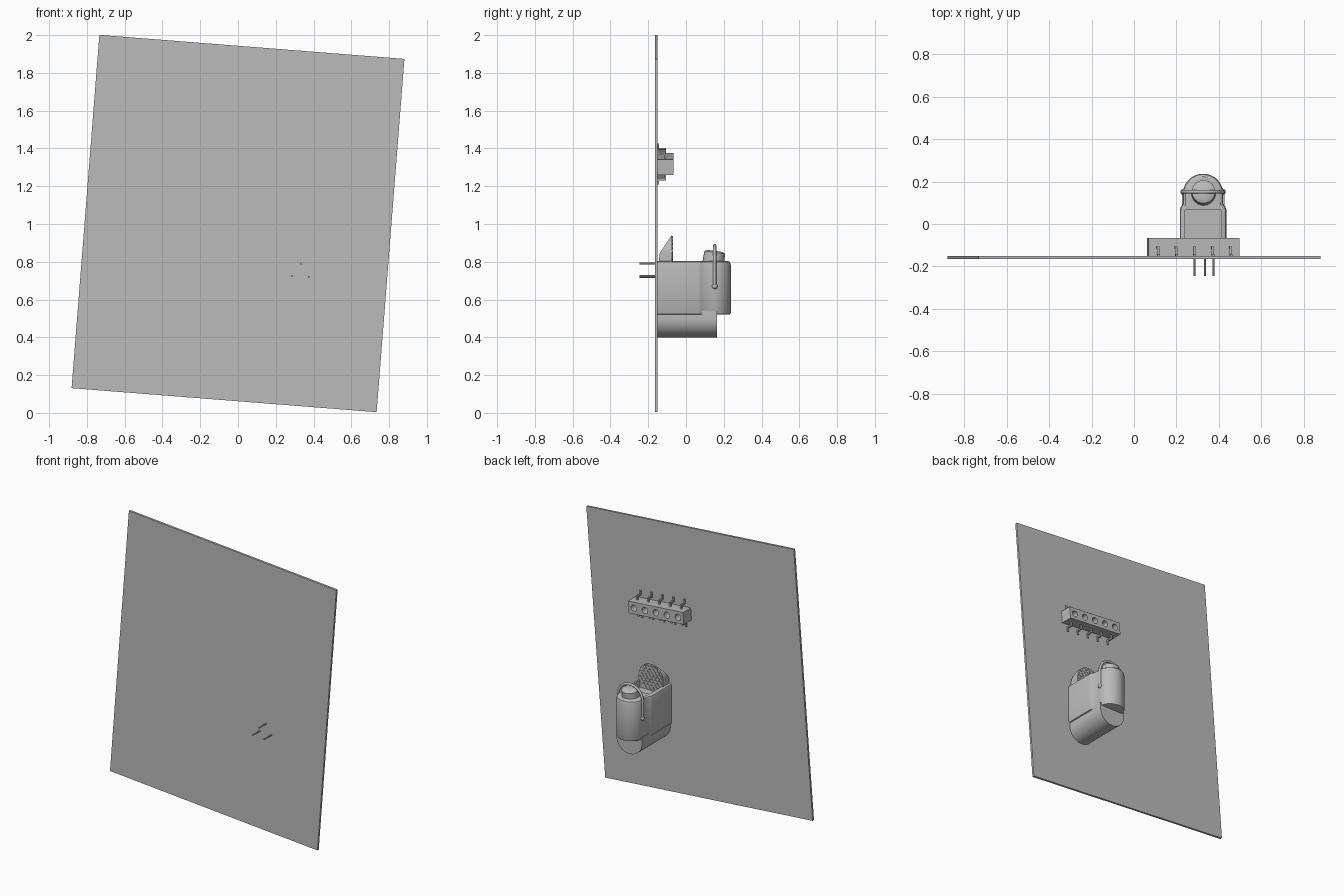
import bpy, bmesh, math
from mathutils import Vector, Matrix

if "Cube" in bpy.data.objects:
    bpy.data.objects.remove(bpy.data.objects["Cube"], do_unlink=True)

grey = bpy.data.materials.new("plain grey")
grey.use_nodes = True
GREY = (0.5, 0.5, 0.5, 1)
grey.diffuse_color = GREY
for node in grey.node_tree.nodes:
    if node.type == 'BSDF_PRINCIPLED':
        node.inputs["Base Color"].default_value = GREY

TILT = math.radians(4.5)
BACK = -0.15          # mounting face of the panel
CX = 0.326            # centre line of the housing
parts = []


def finish(name, bm):
    bmesh.ops.recalc_face_normals(bm, faces=bm.faces)
    mesh = bpy.data.meshes.new(name)
    bm.to_mesh(mesh)
    bm.free()
    mesh.materials.append(grey)
    ob = bpy.data.objects.new(name, mesh)
    bpy.context.collection.objects.link(ob)
    parts.append(ob)
    return ob


def add_box(bm, lo, hi, matrix=Matrix()):
    lo, hi = Vector(lo), Vector(hi)
    size = Matrix.Diagonal((*(hi - lo), 1))
    bmesh.ops.create_cube(bm, size=1, matrix=matrix @ Matrix.Translation((lo + hi) / 2) @ size)


def loft(bm, loops, cap_start=True, cap_end=True):
    rings = [[bm.verts.new(p) for p in loop] for loop in loops]
    for a, b in zip(rings, rings[1:]):
        for i in range(len(a)):
            j = (i + 1) % len(a)
            bm.faces.new((a[i], a[j], b[j], b[i]))
    if cap_start:
        bm.faces.new(rings[0])
    if cap_end:
        bm.faces.new(rings[-1])


def arc(cx, cy, r, start, end, n):
    angles = [math.radians(start + (end - start) * i / n) for i in range(n + 1)]
    return [(cx + r * math.cos(a), cy + r * math.sin(a)) for a in angles]


def cylinder(name, r1, r2, depth, matrix, sides=24):
    bm = bmesh.new()
    bmesh.ops.create_cone(bm, cap_ends=True, segments=sides, radius1=r1, radius2=r2,
                          depth=depth, matrix=matrix)
    return finish(name, bm)


def apply(ob):
    bpy.context.view_layer.update()
    graph = bpy.context.evaluated_depsgraph_get()
    ob.data = bpy.data.meshes.new_from_object(ob.evaluated_get(graph))
    ob.modifiers.clear()


# Tilted panel
bm = bmesh.new()
add_box(bm, (-0.81, -0.165, -0.938), (0.81, BACK, 0.938))
panel = finish("panel", bm)
panel.rotation_euler.y = TILT
panel.location.z = 1.0025

# Socket strip: five cells, each with a round blind hole
bm = bmesh.new()
PITCH, HALF, TOP = 0.086, 0.042, -0.065
for k in range(-2, 3):
    circle = arc(0, 0, 1, 0, 360, 24)[:-1]
    x0 = k * PITCH
    square = [(x0 + PITCH / 2 * c / max(abs(c), abs(s)), HALF * s / max(abs(c), abs(s)))
              for c, s in circle]
    hole = [(x0 + 0.022 * c, 0.022 * s) for c, s in circle]
    levels = ((square, BACK), (square, TOP), (hole, TOP), (hole, TOP - 0.05))
    loft(bm, [[(x, y, z) for x, z in loop] for loop, y in levels])
bmesh.ops.remove_doubles(bm, verts=bm.verts, dist=0.0001)
# drop the walls shared by neighbouring cells
inner = [f for f in bm.faces if all(len(e.link_faces) > 2 or abs(e.verts[0].co.y - e.verts[1].co.y) > 0.08
                                    for e in f.edges) and abs(f.normal.x) > 0.9]
bmesh.ops.delete(bm, geom=inner, context='FACES_ONLY')
strip = finish("socket_strip", bm)

# Bent solder leads on both sides of the strip
bm = bmesh.new()
for k in range(-2, 3):
    for side in (0, math.pi):
        turn = Matrix.Translation((k * PITCH, 0, 0)) @ Matrix.Rotation(side, 4, 'Y')
        add_box(bm, (-0.006, -0.115, 0.03), (0.006, -0.105, 0.072), turn)
        add_box(bm, (-0.006, BACK, 0.062), (0.006, -0.105, 0.072), turn)
        add_box(bm, (-0.006, BACK, 0.062), (0.006, -0.142, 0.095), turn)
leads = finish("strip_leads", bm)
for ob in (strip, leads):
    ob.rotation_euler.y = TILT
    ob.location = (0.28, 0, 1.317)

# Housing: wide rear part, rounded nose, open tray in the top
outline = [(CX + 0.11, BACK), (CX + 0.11, 0.065), (CX + 0.106, 0.08), (CX + 0.095, 0.095)]
outline += arc(CX, 0.142, 0.095, 0, 180, 24)
outline += [(2 * CX - x, y) for x, y in reversed(outline[:4])]


def shrink(d):
    return [(CX + (x - CX) * (1 - d / 0.11), y if y <= BACK else y - d * max(0, (y - 0.04) / 0.2))
            for x, y in outline]


bm = bmesh.new()
loft(bm, [[(x, y, z) for x, y in shrink(d)]
          for d, z in ((0.01, 0.52), (0.003, 0.523), (0, 0.53), (0, 0.785), (0.004, 0.798), (0.014, 0.805))])
housing = finish("housing", bm)
bm = bmesh.new()
add_box(bm, (CX - 0.085, -0.09, 0.755), (CX + 0.085, 0.065, 0.9))
cutter = finish("tray_cutter", bm)
cutter.hide_render = True
mod = housing.modifiers.new("tray", 'BOOLEAN')
mod.operation = 'DIFFERENCE'
mod.solver = 'EXACT'
mod.object = cutter
apply(housing)
parts.remove(cutter)
bpy.data.objects.remove(cutter, do_unlink=True)

# Round-bottomed trough under the housing
trough = arc(CX, 0.5, 0.1, 180, 360, 28) + [(CX + 0.1, 0.54), (CX - 0.1, 0.54)]
bm = bmesh.new()
loft(bm, [[(x, y, z) for x, z in trough] for y in (BACK, 0.165)])
finish("lower_trough", bm)

# Arched back plate with a sloping rear
arch = arc(CX, 0.845, 0.095, 0, 180, 28) + [(CX - 0.095, 0.75), (CX + 0.095, 0.75)]
bm = bmesh.new()
loft(bm, [[(x, BACK + 0.074 * max(0, (z - 0.83) / 0.11), z) for x, z in arch],
          [(x, -0.075, z) for x, z in arch]])
finish("arched_plate", bm)

# Crossed ribs on the arched plate
bm = bmesh.new()
for slant in (35, -35):
    for i in range(-3, 4):
        d = i * 0.025
        h = math.sqrt(0.088 ** 2 - d ** 2)
        turn = Matrix.Translation((CX, 0, 0.845)) @ Matrix.Rotation(math.radians(slant), 4, 'Y')
        add_box(bm, (d - 0.004, -0.078, -h), (d + 0.004, -0.07, h), turn)
finish("plate_ribs", bm)

# Tilted button on the nose
lean = Matrix.Translation((CX + 0.002, 0.148, 0.82)) @ Matrix.Rotation(math.radians(-8), 4, 'X')
cylinder("button", 0.058, 0.055, 0.06, lean)
cylinder("button_cap", 0.055, 0.04, 0.008, lean @ Matrix.Translation((0, 0, 0.034)))

# Wire hoop over the button, with rounded ends
curve = bpy.data.curves.new("wire_hoop", 'CURVE')
curve.dimensions = '3D'
curve.bevel_depth = 0.009
curve.bevel_resolution = 2
curve.use_fill_caps = True
path = [(CX + 0.095, 0.665)] + arc(CX, 0.79, 0.095, 0, 180, 24) + [(CX - 0.095, 0.665)]
spline = curve.splines.new('POLY')
spline.points.add(len(path) - 1)
for point, (x, z) in zip(spline.points, path):
    point.co = (x, 0.152, z, 1)
curve.materials.append(grey)
hoop = bpy.data.objects.new("wire_hoop", curve)
bpy.context.collection.objects.link(hoop)
for side, name in ((-1, "hoop_end_right"), (1, "hoop_end_left")):
    bm = bmesh.new()
    bmesh.ops.create_uvsphere(bm, u_segments=14, v_segments=8, radius=0.015,
                              matrix=Matrix.Translation((CX + side * 0.092, 0.152, 0.67)))
    finish(name, bm)

# Three pins through the panel
for i, (x, z) in enumerate(((0.285, 0.725), (0.335, 0.79), (0.375, 0.72))):
    cylinder("pin_%d" % (i + 1), 0.005, 0.005, 0.1,
             Matrix.Translation((x, -0.195, z)) @ Matrix.Rotation(math.pi / 2, 4, 'X'), 10)

# Smooth round surfaces, keep edges crisp
bpy.ops.object.select_all(action='DESELECT')
for ob in parts:
    ob.select_set(True)
bpy.context.view_layer.objects.active = parts[0]
bpy.ops.object.shade_smooth_by_angle(angle=math.radians(35))
